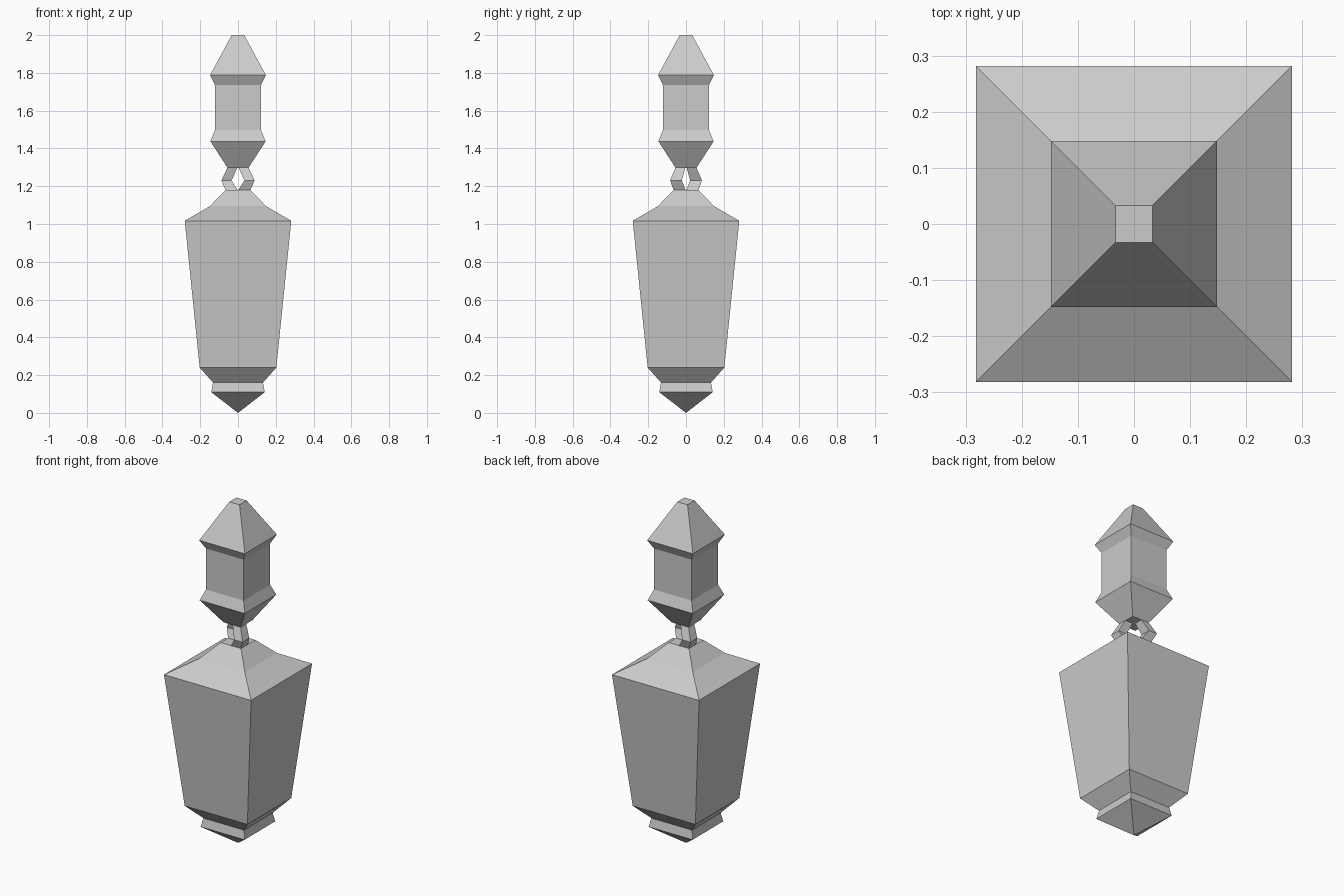
import bpy, bmesh

if "Cube" in bpy.data.objects:
    bpy.data.objects.remove(bpy.data.objects["Cube"])


def loft(name, rings):
    """Skin square sections (cx, cy, half_x, half_y, z), bottom to top, with capped ends."""
    bm = bmesh.new()
    prev = None
    for cx, cy, hx, hy, z in rings:
        if hx == 0:
            ring = [bm.verts.new((cx, cy, z))] * 4
        else:
            ring = [bm.verts.new((cx + sx * hx, cy + sy * hy, z))
                    for sx, sy in ((-1, -1), (1, -1), (1, 1), (-1, 1))]
        if prev is None:
            if hx:
                bm.faces.new(ring[::-1])
        else:
            for i in range(4):
                j = (i + 1) % 4
                corners = [prev[i], prev[j], ring[j], ring[i]]
                bm.faces.new(list(dict.fromkeys(corners)))
        prev = ring
    if rings[-1][2]:
        bm.faces.new(prev)
    bmesh.ops.recalc_face_normals(bm, faces=bm.faces)
    mesh = bpy.data.meshes.new(name)
    bm.to_mesh(mesh)
    bm.free()
    obj = bpy.data.objects.new(name, mesh)
    bpy.context.collection.objects.link(obj)
    return obj


def square_turning(name, profile):
    return loft(name, [(0, 0, h, h, z) for h, z in profile])


# Tapered lower body with pointed foot and flared shoulder
square_turning("lower_body", [
    (0, 0), (0.142, 0.11), (0.132, 0.16), (0.203, 0.24),
    (0.282, 1.017), (0.148, 1.095), (0.066, 1.18)])

# Upper grip with two collars and a blunt pyramid top
square_turning("upper_handle", [
    (0.055, 1.297), (0.146, 1.437), (0.122, 1.497),
    (0.122, 1.737), (0.148, 1.788), (0.033, 2.0)])

# Two bent link bars on opposite corners
for name, s in (("link_bar_front", 1), ("link_bar_back", -1)):
    loft(name, [
        (s * 0.033, -s * 0.033, 0.032, 0.032, 1.178),
        (s * 0.061, -s * 0.053, 0.027, 0.031, 1.23),
        (s * 0.029, -s * 0.029, 0.026, 0.026, 1.30)])
